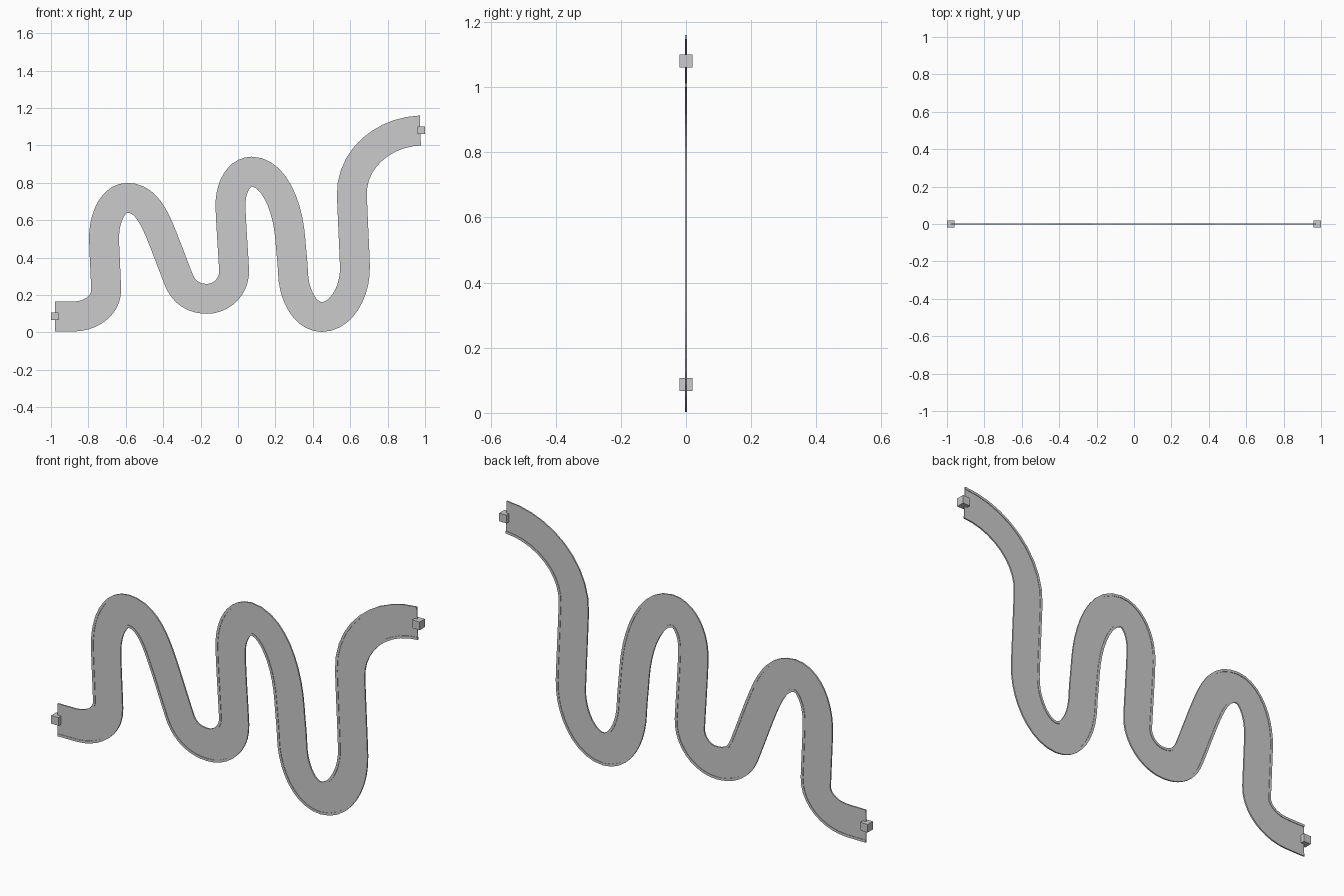
import bpy, bmesh, math
from mathutils import Vector

if "Cube" in bpy.data.objects:
    bpy.data.objects.remove(bpy.data.objects["Cube"])

HALF = 0.08     # half width of the strip
WEB = 0.0012    # half thickness of the middle
RIM = 0.0035    # half thickness at the rims
LIP = 0.012     # rim width
STEPS = 10

# Centre line knots: x, z, heading in degrees, handle before, handle after
KNOTS = [
    (-0.978, 0.085, 0, 0, 0.035), (-0.87, 0.086, 2, 0.035, 0.09),
    (-0.705, 0.23, 92, 0.08, 0.09), (-0.716, 0.49, 92, 0.09, 0.13),
    (-0.593, 0.72, 0, 0.07, 0.10), (-0.406, 0.513, -68, 0.11, 0.08),
    (-0.315, 0.278, -68, 0.08, 0.06), (-0.165, 0.18, 0, 0.08, 0.08),
    (-0.021, 0.334, 93, 0.085, 0.11), (-0.04, 0.67, 92, 0.11, 0.11),
    (0.073, 0.86, 0, 0.065, 0.11), (0.28, 0.494, -86, 0.2, 0.06),
    (0.294, 0.32, -88, 0.06, 0.13), (0.449, 0.083, 0, 0.085, 0.10),
    (0.625, 0.355, 92, 0.14, 0.12), (0.609, 0.734, 92, 0.12, 0.19),
    (0.975, 1.08, 2, 0.2, 0),
]


def heading(deg):
    a = math.radians(deg)
    return Vector((math.cos(a), 0, math.sin(a)))


def centre_line():
    """Points and unit tangents along the winding path."""
    out = []
    for i, (k, n) in enumerate(zip(KNOTS, KNOTS[1:])):
        a, d = Vector((k[0], 0, k[1])), Vector((n[0], 0, n[1]))
        b, c = a + heading(k[2]) * k[4], d - heading(n[2]) * n[3]
        for s in range(0 if i == 0 else 1, STEPS + 1):
            t = s / STEPS
            u = 1 - t
            p = a * u**3 + b * 3*u*u*t + c * 3*u*t*t + d * t**3
            v = (b - a) * u*u + (c - b) * 2*u*t + (d - c) * t*t
            out.append((p, v.normalized()))
    return out


def mesh_object(name, bm):
    bmesh.ops.recalc_face_normals(bm, faces=bm.faces)
    me = bpy.data.meshes.new(name)
    bm.to_mesh(me)
    bm.free()
    ob = bpy.data.objects.new(name, me)
    bpy.context.collection.objects.link(ob)
    return ob


# Winding strip: thin middle with a slightly thicker rim on each side
half = [(HALF, RIM), (HALF - LIP, RIM), (HALF - LIP, WEB)]
side = half + [(-w, y) for w, y in reversed(half)]
profile = side + [(w, -y) for w, y in reversed(side)]
bm = bmesh.new()
rings = []
for p, t in centre_line():
    normal = Vector((-t.z, 0, t.x))
    rings.append([bm.verts.new(p + normal * w + Vector((0, y, 0))) for w, y in profile])
n = len(profile)
for r, s in zip(rings, rings[1:]):
    for j in range(n):
        bm.faces.new((r[j], r[(j + 1) % n], s[(j + 1) % n], s[j]))
for r in (rings[0], rings[-1]):
    bm.faces.new(r)
mesh_object("winding_strip", bm)

# Small cube at each end
for name, x, z in (("start_block", -0.98, 0.087), ("end_block", 0.98, 1.08)):
    bm = bmesh.new()
    bmesh.ops.create_cube(bm, size=0.04)
    bmesh.ops.translate(bm, verts=bm.verts, vec=(x, 0, z))
    mesh_object(name, bm)
